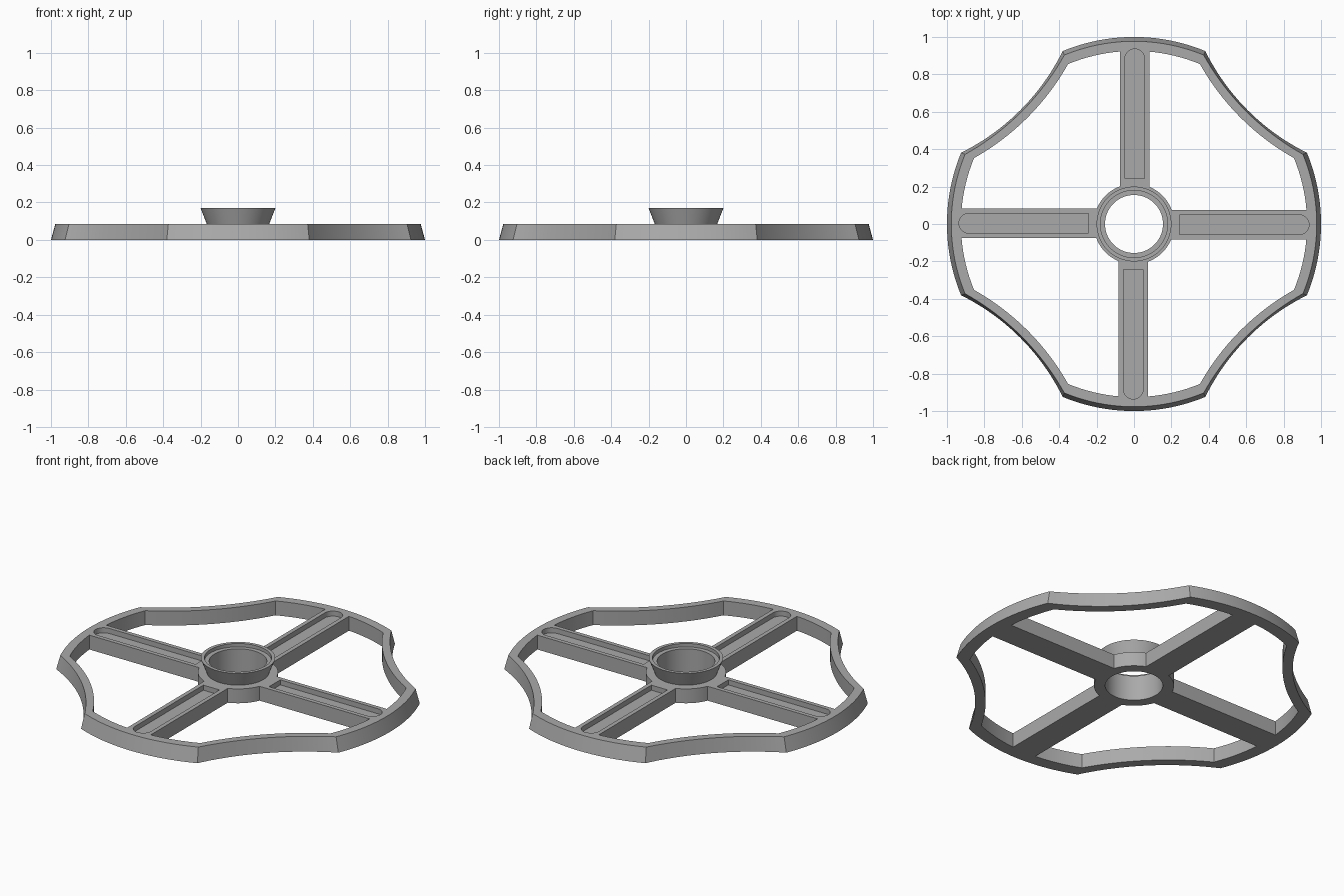
import bpy
import bmesh
from math import sin, cos, pi, radians, hypot, atan2
from mathutils import Matrix, Vector

cube = bpy.data.objects.get("Cube")
if cube:
    bpy.data.objects.remove(cube, do_unlink=True)

HEIGHT = 0.085
HALF_LOBE = radians(22.4)

grey = bpy.data.materials.new("satin grey")
grey.use_nodes = True
colour = (0.4, 0.4, 0.4, 1)
grey.diffuse_color = colour
grey.node_tree.nodes["Principled BSDF"].inputs["Base Color"].default_value = colour


def make_object(name, bm):
    bmesh.ops.recalc_face_normals(bm, faces=bm.faces)
    mesh = bpy.data.meshes.new(name)
    bm.to_mesh(mesh)
    bm.free()
    mesh.materials.append(grey)
    obj = bpy.data.objects.new(name, mesh)
    bpy.context.collection.objects.link(obj)
    return obj


def swept_rings(name, rings):
    """Closed tube whose cross-section corners each follow one ring of points."""
    bm = bmesh.new()
    loops = [[bm.verts.new(p) for p in ring] for ring in rings]
    for a, b in zip(loops, loops[1:] + loops[:1]):
        for i in range(len(a)):
            j = (i + 1) % len(a)
            bm.faces.new((a[i], a[j], b[j], b[i]))
    return make_object(name, bm)


def prism(name, outline, z0, z1):
    bm = bmesh.new()
    face = bm.faces.new([bm.verts.new((x, y, z0)) for x, y in outline])
    moved = bmesh.ops.extrude_face_region(bm, geom=[face])["geom"]
    verts = [v for v in moved if isinstance(v, bmesh.types.BMVert)]
    bmesh.ops.translate(bm, verts=verts, vec=(0, 0, z1 - z0))
    return make_object(name, bm)


def lobed_ring(radius, waist, z, steps=20):
    """Four round lobes joined by four hollow circular arcs."""
    half_chord = radius * sin(pi / 4 - HALF_LOBE)
    chord_dist = radius * cos(pi / 4 - HALF_LOBE)
    sag = chord_dist - waist
    r = (half_chord ** 2 + sag ** 2) / (2 * sag)
    centre = waist + r
    sweep = atan2(half_chord, r - sag)
    points = []
    for k in range(4):
        turn = Matrix.Rotation(k * pi / 2, 3, "Z")
        for i in range(steps):
            a = HALF_LOBE * (2 * i / steps - 1)
            points.append(turn @ Vector((radius * cos(a), radius * sin(a), z)))
        turn = Matrix.Rotation(k * pi / 2 + pi / 4, 3, "Z")
        for i in range(steps):
            a = sweep * (2 * i / steps - 1)
            points.append(turn @ Vector((centre - r * cos(a), r * sin(a), z)))
    return points


def circle(radius, z, steps=72):
    return [(radius * cos(2 * pi * i / steps), radius * sin(2 * pi * i / steps), z)
            for i in range(steps)]


def combine(target, other, operation):
    mod = target.modifiers.new(operation, "BOOLEAN")
    mod.operation = operation
    mod.solver = "EXACT"
    mod.object = other
    bpy.context.view_layer.objects.active = target
    bpy.ops.object.modifier_apply(modifier=mod.name)
    bpy.data.objects.remove(other, do_unlink=True)


# Lobed rim with a drafted outer wall
wheel = swept_rings("handwheel", [
    lobed_ring(1.0, 0.86, 0), lobed_ring(0.977, 0.85, HEIGHT),
    lobed_ring(0.925, 0.805, HEIGHT), lobed_ring(0.925, 0.805, 0)])

# Hub: base ring, flared collar and a stepped bore
hub_profile = [(0.155, 0), (0.215, 0), (0.215, HEIGHT), (0.167, HEIGHT),
               (0.2, 0.17), (0.18, 0.17), (0.18, 0.15), (0.155, 0.15)]
combine(wheel, swept_rings("hub", [circle(r, z) for r, z in hub_profile]), "UNION")

# Spokes, each slightly to one side of its axis
SHIFT = -0.004
w = 0.078
spoke_outline = [(0.19, SHIFT - w), (0.945, SHIFT - w), (0.945, SHIFT + w), (0.19, SHIFT + w)]
g = 0.053
groove_outline = [(0.243, SHIFT + g), (0.243, SHIFT - g)] + [
    (0.883 + g * cos(a), SHIFT + g * sin(a))
    for a in [pi * (i / 16 - 0.5) for i in range(17)]]


def turned(obj, k):
    obj.data.transform(Matrix.Rotation(k * pi / 2, 4, "Z"))
    return obj


for k in range(4):
    combine(wheel, turned(prism("spoke", spoke_outline, 0, HEIGHT), k), "UNION")
# Round-ended grooves along the spoke tops
for k in range(4):
    combine(wheel, turned(prism("groove", groove_outline, 0.055, 0.12), k), "DIFFERENCE")

bpy.ops.object.select_all(action="DESELECT")
wheel.select_set(True)
bpy.context.view_layer.objects.active = wheel
bpy.ops.object.shade_smooth_by_angle(angle=radians(20))
